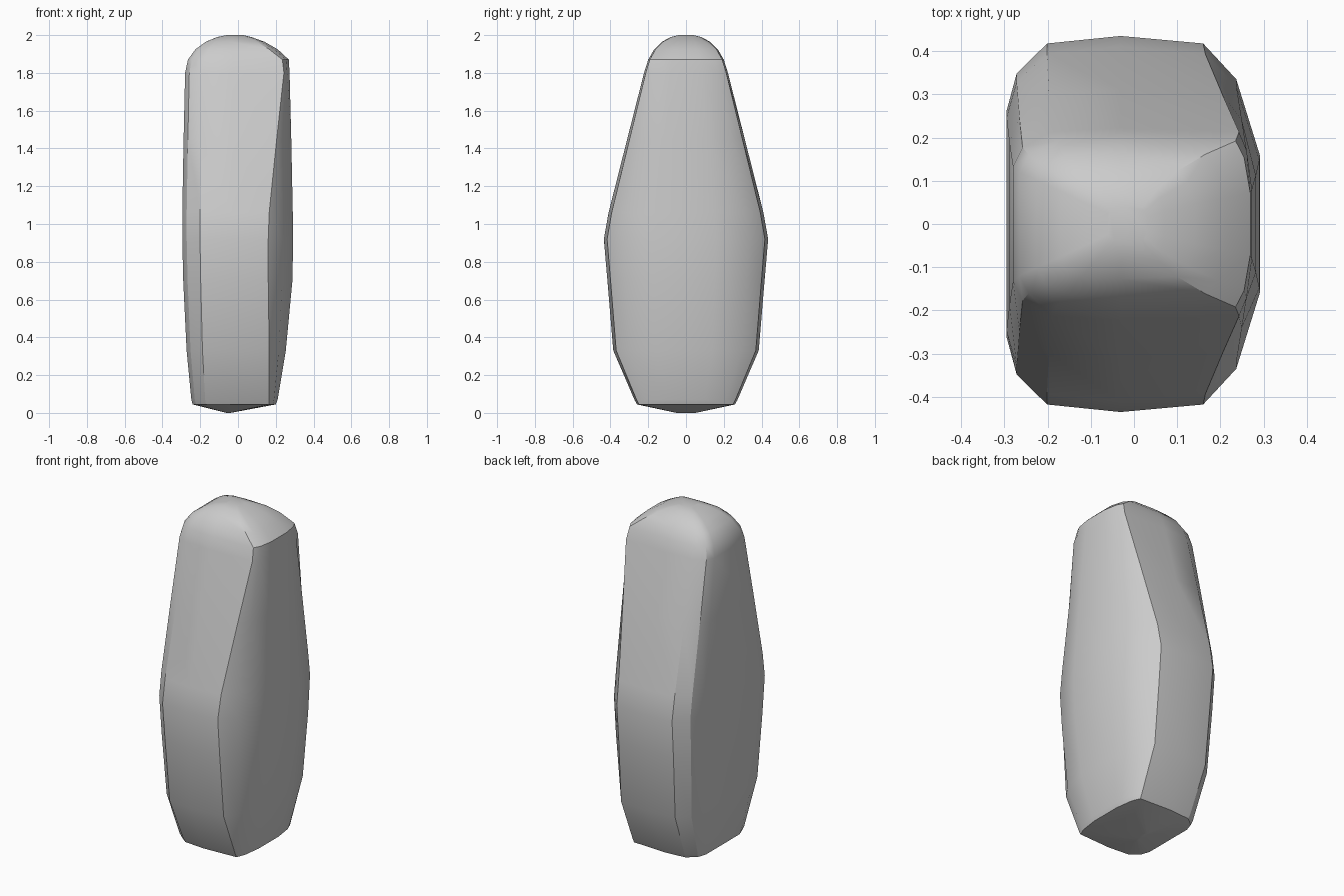
import bpy
import bmesh
from math import radians

cube = bpy.data.objects.get("Cube")
if cube:
    bpy.data.objects.remove(cube, do_unlink=True)

# Single plain grey
grey = bpy.data.materials.new("plain_grey")
grey.use_nodes = True
colour = (0.6, 0.6, 0.6, 1)
grey.diffuse_color = colour
grey.node_tree.nodes["Principled BSDF"].inputs["Base Color"].default_value = colour

# Levels: height, left edge, right edge, half depth, front corner on the right
LEVELS = [
    (0, -.06, -.04, .05, -.045),
    (.045, -.24, .2, .26, .165),
    (.07, -.247, .21, .273, .165),
    (.33, -.272, .253, .385, .165),
    (.7, -.29, .288, .416, .16),
    (.92, -.295, .292, .435, .16),
    (1.06, -.295, .29, .41, .165),
    (1.45, -.288, .282, .311, .205),
    (1.8, -.28, .273, .222, .243),
    (1.87, -.265, .269, .2, .235),
    (1.925, -.225, .21, .168, .165),
    (1.965, -.17, .14, .127, .1),
    (1.99, -.11, .07, .08, .05),
    (2, -.06, .03, .04, .02),
]


def section(z, left, right, depth, corner):
    """Closed outline, mirrored from front to back."""
    width = right - left
    half = [
        (left, .6 * depth),
        (left + .04 * width, .8 * depth),
        (left + .16 * width, .96 * depth),
        (left + .45 * width, depth),
        (corner, .96 * depth),
        (corner + .58 * (right - corner), .77 * depth),
        (right, .36 * depth),
    ]
    ring = half + [(x, -y) for x, y in reversed(half)]
    return [(x, y, z) for x, y in ring]


# Loft the body through its sections
bm = bmesh.new()
rings = [[bm.verts.new(p) for p in section(*level)] for level in LEVELS]
for low, high in zip(rings, rings[1:]):
    for i in range(len(low)):
        j = (i + 1) % len(low)
        bm.faces.new((low[i], low[j], high[j], high[i]))
bm.faces.new(rings[0])
bm.faces.new(rings[-1])
bmesh.ops.recalc_face_normals(bm, faces=bm.faces)

mesh = bpy.data.meshes.new("stone_body")
bm.to_mesh(mesh)
bm.free()
mesh.materials.append(grey)
body = bpy.data.objects.new("stone_body", mesh)
bpy.context.collection.objects.link(body)

# Smooth shading with crisp facet edges
bpy.ops.object.select_all(action='DESELECT')
body.select_set(True)
bpy.context.view_layer.objects.active = body
bpy.ops.object.shade_smooth_by_angle(angle=radians(30))
